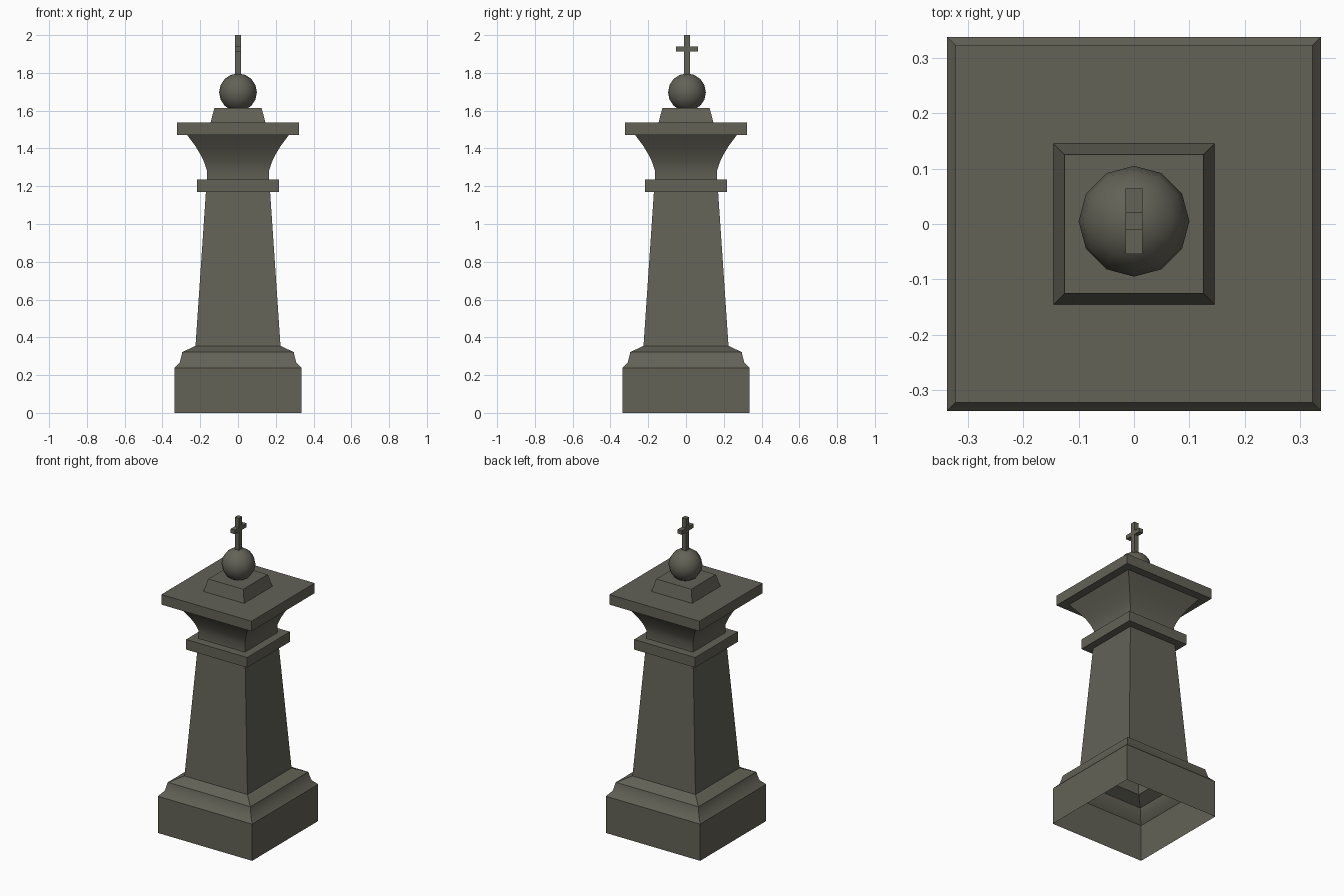
import bpy, bmesh, math

cube = bpy.data.objects.get("Cube")
if cube:
    bpy.data.objects.remove(cube, do_unlink=True)

stone = bpy.data.materials.new("grey_green_stone")
stone.use_nodes = True
COLOUR = (0.125, 0.122, 0.095, 1)
stone.diffuse_color = COLOUR
bsdf = stone.node_tree.nodes["Principled BSDF"]
bsdf.inputs["Base Color"].default_value = COLOUR
bsdf.inputs["Roughness"].default_value = 0.9


def finish(name, bm, smooth_angle=None):
    mesh = bpy.data.meshes.new(name)
    bmesh.ops.recalc_face_normals(bm, faces=bm.faces)
    bm.to_mesh(mesh)
    bm.free()
    mesh.materials.append(stone)
    obj = bpy.data.objects.new(name, mesh)
    bpy.context.collection.objects.link(obj)
    if smooth_angle:
        bpy.ops.object.select_all(action='DESELECT')
        obj.select_set(True)
        bpy.context.view_layer.objects.active = obj
        bpy.ops.object.shade_smooth_by_angle(angle=math.radians(smooth_angle))
    return obj


def square_loft(name, profile, smooth_angle=None, cap_top=False):
    """Sweep a (half width, height) profile around a square."""
    bm = bmesh.new()
    rings = [[bm.verts.new((sx * w, sy * w, z))
              for sx, sy in ((-1, -1), (1, -1), (1, 1), (-1, 1))]
             for w, z in profile]
    for low, high in zip(rings, rings[1:]):
        for i in range(4):
            j = (i + 1) % 4
            bm.faces.new((low[i], low[j], high[j], high[i]))
    if cap_top:
        bm.faces.new(rings[-1])
    return finish(name, bm, smooth_angle)


def box(name, size, centre):
    bm = bmesh.new()
    bmesh.ops.create_cube(bm, size=1)
    bmesh.ops.scale(bm, vec=size, verts=bm.verts)
    bmesh.ops.translate(bm, vec=centre, verts=bm.verts)
    return finish(name, bm)


# Hollow plinth with its curved moulding, open underneath
square_loft("plinth", [(0.337, 0), (0.337, 0.237), (0.308, 0.268),
                       (0.295, 0.322), (0.225, 0.355)], 35)

# Tapered shaft and collar
square_loft("shaft", [(0.225, 0.355), (0.17, 1.17)])
square_loft("collar", [(0.17, 1.17), (0.218, 1.17), (0.218, 1.235), (0.165, 1.235)])

# Flared capital and its slab
square_loft("capital", [(0.165, 1.235), (0.165, 1.285), (0.178, 1.325), (0.197, 1.365),
                        (0.225, 1.412), (0.27, 1.472)], 35)
square_loft("capital_slab", [(0.27, 1.472), (0.322, 1.472), (0.322, 1.537), (0.145, 1.537)])
square_loft("ball_pedestal", [(0.145, 1.537), (0.125, 1.615)], cap_top=True)

# Ball finial
OFFSET = 0.005
bm = bmesh.new()
bmesh.ops.create_uvsphere(bm, u_segments=12, v_segments=8, radius=0.1)
bmesh.ops.translate(bm, vec=(0, OFFSET, 1.697), verts=bm.verts)
finish("ball", bm, 40)

# Cross, with its arms running front to back
box("cross_post", (0.03, 0.032, 0.22), (0, OFFSET, 1.89))
for side, name in ((-1, "cross_arm_front"), (1, "cross_arm_back")):
    box(name, (0.03, 0.043, 0.026), (0, OFFSET + side * 0.0375, 1.927))
